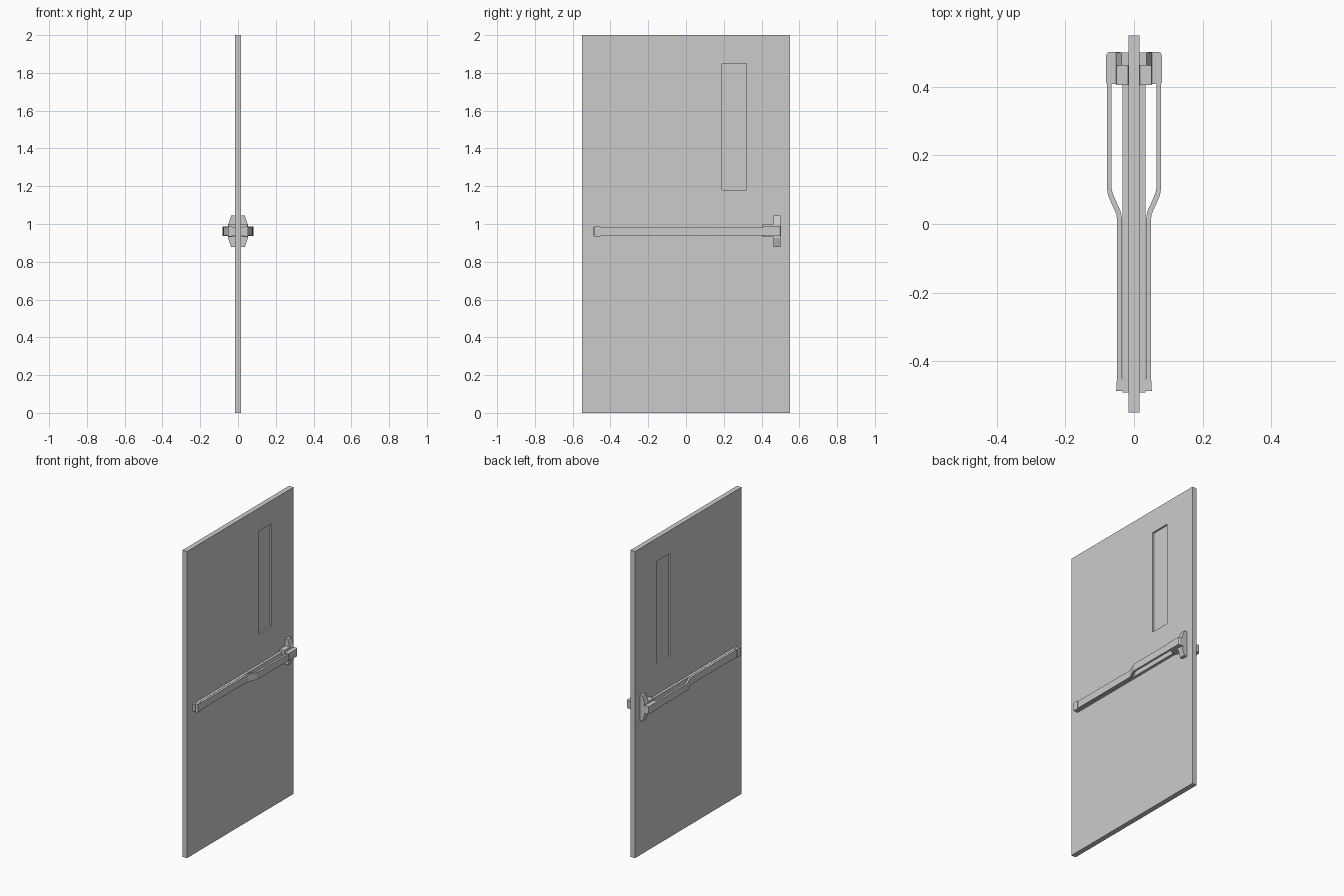
import bpy
import bmesh
from mathutils import Vector

cube = bpy.data.objects.get("Cube")
if cube:
    bpy.data.objects.remove(cube, do_unlink=True)

grey = bpy.data.materials.new("light_grey")
grey.use_nodes = True
colour = (0.6, 0.6, 0.6, 1)
grey.diffuse_color = colour
grey.node_tree.nodes["Principled BSDF"].inputs["Base Color"].default_value = colour

FACE = 0.0165  # half the door thickness


def finish(name, bm, mirrored=True):
    bmesh.ops.recalc_face_normals(bm, faces=bm.faces)
    mesh = bpy.data.meshes.new(name)
    bm.to_mesh(mesh)
    bm.free()
    mesh.materials.append(grey)
    obj = bpy.data.objects.new(name, mesh)
    bpy.context.collection.objects.link(obj)
    if mirrored:
        obj.modifiers.new("both_sides", "MIRROR")
    return obj


def prism(name, points, lo, hi, along, bevel=0):
    """Extrude a profile: (x, y) points along z, or (x, z) points along y."""
    bm = bmesh.new()

    def place(a, b, c):
        return (a, b, c) if along == "z" else (a, c, b)
    face = bm.faces.new([bm.verts.new(place(a, b, lo)) for a, b in points])
    result = bmesh.ops.extrude_face_region(bm, geom=[face], use_keep_orig=True)
    verts = [v for v in result["geom"] if isinstance(v, bmesh.types.BMVert)]
    bmesh.ops.translate(bm, verts=verts, vec=place(0, 0, hi - lo))
    obj = finish(name, bm)
    if bevel:
        mod = obj.modifiers.new("soft_edges", "BEVEL")
        mod.width = bevel
        mod.segments = 2
    return obj


def box(name, x, y, z, bevel=0):
    corners = [(x[0], y[0]), (x[1], y[0]), (x[1], y[1]), (x[0], y[1])]
    return prism(name, corners, *z, "z", bevel)


# Door slab with a recessed window on both faces
win_y, win_z = (0.19, 0.32), (1.18, 1.85)
bm = bmesh.new()
bmesh.ops.create_cube(bm, size=1)
for v in bm.verts:
    v.co = Vector((v.co.x * 2 * FACE, v.co.y * 1.1, v.co.z * 2 + 1))
cuts = [((0, y, 0), (0, 1, 0)) for y in win_y] + [((0, 0, z), (0, 0, 1)) for z in win_z]
for co, no in cuts:
    bmesh.ops.bisect_plane(bm, geom=bm.verts[:] + bm.edges[:] + bm.faces[:],
                           plane_co=co, plane_no=no)
panes = []
for f in bm.faces:
    c = f.calc_center_median()
    if abs(f.normal.x) > 0.9 and win_y[0] < c.y < win_y[1] and win_z[0] < c.z < win_z[1]:
        panes.append(f)
for pane in bmesh.ops.extrude_discrete_faces(bm, faces=panes)["faces"]:
    side = 1 if pane.calc_center_median().x > 0 else -1
    bmesh.ops.translate(bm, verts=pane.verts[:], vec=(-0.011 * side, 0, 0))
finish("door_slab", bm, mirrored=False)

# Backing rail, flat against the door
bar_z = (0.938, 0.984)
box("backing_rail", (FACE, 0.034), (-0.492, 0.42), bar_z)

# Push bar, stepping away from the rail along its length
outline = [(0.049, -0.485), (0.049, 0.01), (0.052, 0.03), (0.070, 0.07),
           (0.076, 0.085), (0.079, 0.105), (0.079, 0.42)]
inside = [(x - 0.0135, y + (0.006 if 0 < y < 0.1 else 0)) for x, y in outline]
prism("push_bar", outline + inside[::-1], *bar_z, "z")

# Cap at the hinge end
prism("end_cap", [(0.032, -0.487), (0.052, -0.487), (0.050, -0.452), (0.032, -0.452)],
      0.934, 0.988, "z")

# Latch housing and tall tapered end case
box("latch_housing", (FACE, 0.052), (0.405, 0.466), (0.93, 1.0), 0.002)
prism("latch_case", [(FACE, 0.878), (0.036, 0.878), (0.052, 0.925),
                     (0.052, 0.997), (0.036, 1.044), (FACE, 1.044)], 0.462, 0.5, "y")

# Rounded arm that carries the free end of the bar
prism("arm_head", [(0.04, 0.408), (0.078, 0.408), (0.081, 0.411), (0.081, 0.492),
                   (0.078, 0.499), (0.071, 0.502), (0.04, 0.502)], 0.936, 0.986, "z")
